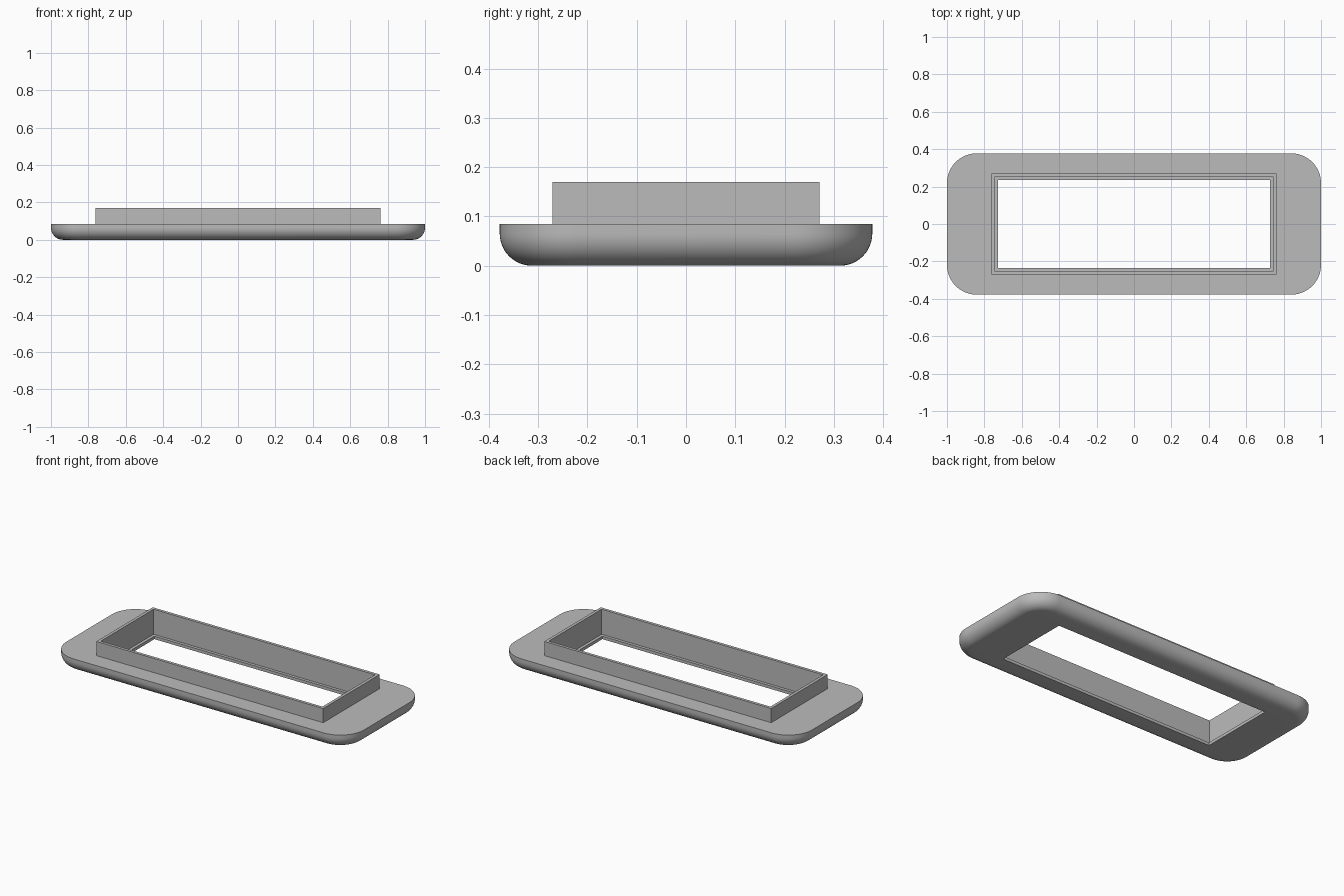
import bpy
import bmesh
from math import sin, cos, pi, radians

cube = bpy.data.objects.get("Cube")
if cube:
    bpy.data.objects.remove(cube, do_unlink=True)

# Main dimensions
HALF_X, HALF_Y = 1.0, 0.378
PLATE_TOP, COLLAR_TOP, LEDGE_Z = 0.084, 0.17, 0.018
CORNER, FILLET = 0.16, 0.065
COLLAR_X, COLLAR_Y, WALL = 0.762, 0.271, 0.018
CORNER_STEPS, FILLET_STEPS = 16, 12

grey = bpy.data.materials.new("plain grey")
grey.use_nodes = True
colour = (0.5, 0.5, 0.5, 1)
grey.diffuse_color = colour
grey.node_tree.nodes["Principled BSDF"].inputs["Base Color"].default_value = colour


def ring(bm, hx, hy, z, radius=0.0):
    """Rounded rectangle of vertices at height z (radius 0 gives square corners)."""
    verts = []
    for quarter, (sx, sy) in enumerate([(1, 1), (-1, 1), (-1, -1), (1, -1)]):
        for i in range(CORNER_STEPS + 1):
            a = (quarter + i / CORNER_STEPS) * pi / 2
            verts.append(bm.verts.new((sx * (hx - radius) + radius * cos(a),
                                       sy * (hy - radius) + radius * sin(a), z)))
    return verts


bm = bmesh.new()
rings = []

# Rounded lower edge of the plate, from the underside up to the side
for i in range(FILLET_STEPS + 1):
    a = i / FILLET_STEPS * pi / 2
    inset = FILLET * (1 - sin(a))
    rings.append(ring(bm, HALF_X - inset, HALF_Y - inset,
                      FILLET * (1 - cos(a)), CORNER - inset))
rings.append(ring(bm, HALF_X, HALF_Y, PLATE_TOP, CORNER))

# Collar outside, rim, inside, then the inner ledge and the opening
for inset, z in [(0, PLATE_TOP), (0, COLLAR_TOP), (WALL, COLLAR_TOP),
                 (WALL, LEDGE_Z), (2 * WALL, LEDGE_Z), (2 * WALL, 0)]:
    rings.append(ring(bm, COLLAR_X - inset, COLLAR_Y - inset, z))

# Join each ring to the next, and the last to the first
for k, lower in enumerate(rings):
    upper = rings[(k + 1) % len(rings)]
    n = len(lower)
    for i in range(n):
        j = (i + 1) % n
        bm.faces.new((lower[i], lower[j], upper[j], upper[i]))

bmesh.ops.remove_doubles(bm, verts=bm.verts, dist=1e-5)
bmesh.ops.recalc_face_normals(bm, faces=bm.faces)

mesh = bpy.data.meshes.new("bezel_frame")
bm.to_mesh(mesh)
bm.free()
mesh.materials.append(grey)
frame = bpy.data.objects.new("bezel_frame", mesh)
bpy.context.collection.objects.link(frame)

# Smooth fillet, crisp edges
bpy.ops.object.select_all(action='DESELECT')
frame.select_set(True)
bpy.context.view_layer.objects.active = frame
bpy.ops.object.shade_smooth_by_angle(angle=radians(30))
